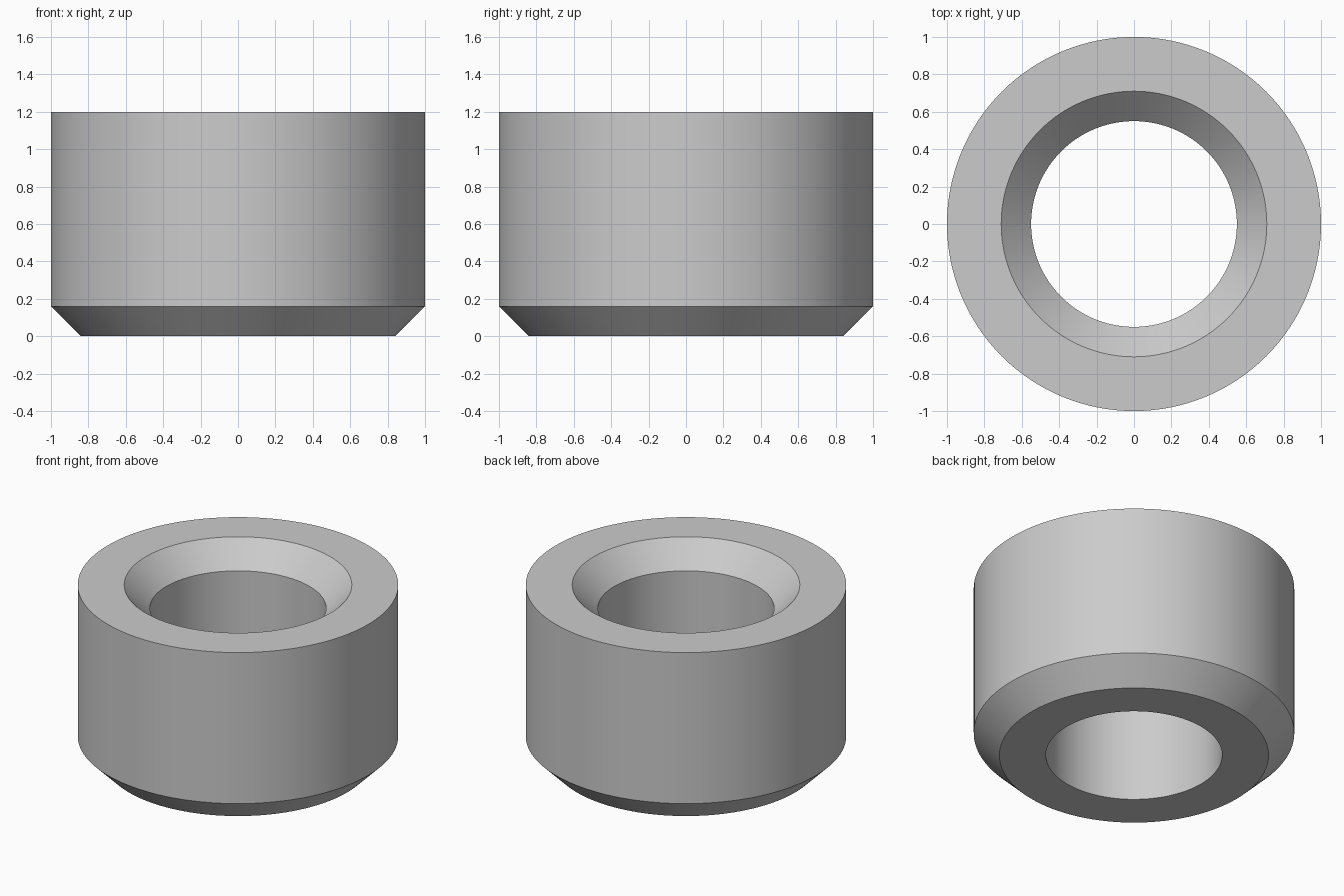
import bpy
import bmesh
from math import radians, tau
from mathutils import Matrix

cube = bpy.data.objects.get("Cube")
if cube:
    bpy.data.objects.remove(cube, do_unlink=True)

SEGMENTS = 128
OUTER, BORE, HEIGHT, CHAMFER = 1.0, 0.55, 1.2, 0.16

# Plain grey material
grey = bpy.data.materials.new("light_grey")
grey.use_nodes = True
colour = (0.6, 0.6, 0.6, 1.0)
grey.diffuse_color = colour
grey.node_tree.nodes["Principled BSDF"].inputs["Base Color"].default_value = colour

# Wall section (radius, height): chamfered outer bottom, countersunk bore top
section = [
    (BORE, 0),
    (OUTER - CHAMFER, 0),
    (OUTER, CHAMFER),
    (OUTER, HEIGHT),
    (BORE + CHAMFER, HEIGHT),
    (BORE, HEIGHT - CHAMFER),
]

# Spin the section into a closed collar
bm = bmesh.new()
verts = [bm.verts.new((r, 0, z)) for r, z in section]
edges = [bm.edges.new((a, b)) for a, b in zip(verts, verts[1:] + verts[:1])]
bmesh.ops.spin(bm, geom=verts + edges, cent=(0, 0, 0), axis=(0, 0, 1),
               angle=tau, steps=SEGMENTS, use_merge=True)
bmesh.ops.remove_doubles(bm, verts=bm.verts, dist=0.0001)
bmesh.ops.recalc_face_normals(bm, faces=bm.faces)

mesh = bpy.data.meshes.new("collar")
bm.to_mesh(mesh)
bm.free()
mesh.materials.append(grey)
collar = bpy.data.objects.new("collar", mesh)
bpy.context.collection.objects.link(collar)

# Smooth round walls, crisp rims
bpy.ops.object.select_all(action="DESELECT")
collar.select_set(True)
bpy.context.view_layer.objects.active = collar
bpy.ops.object.shade_smooth_by_angle(angle=radians(30))
